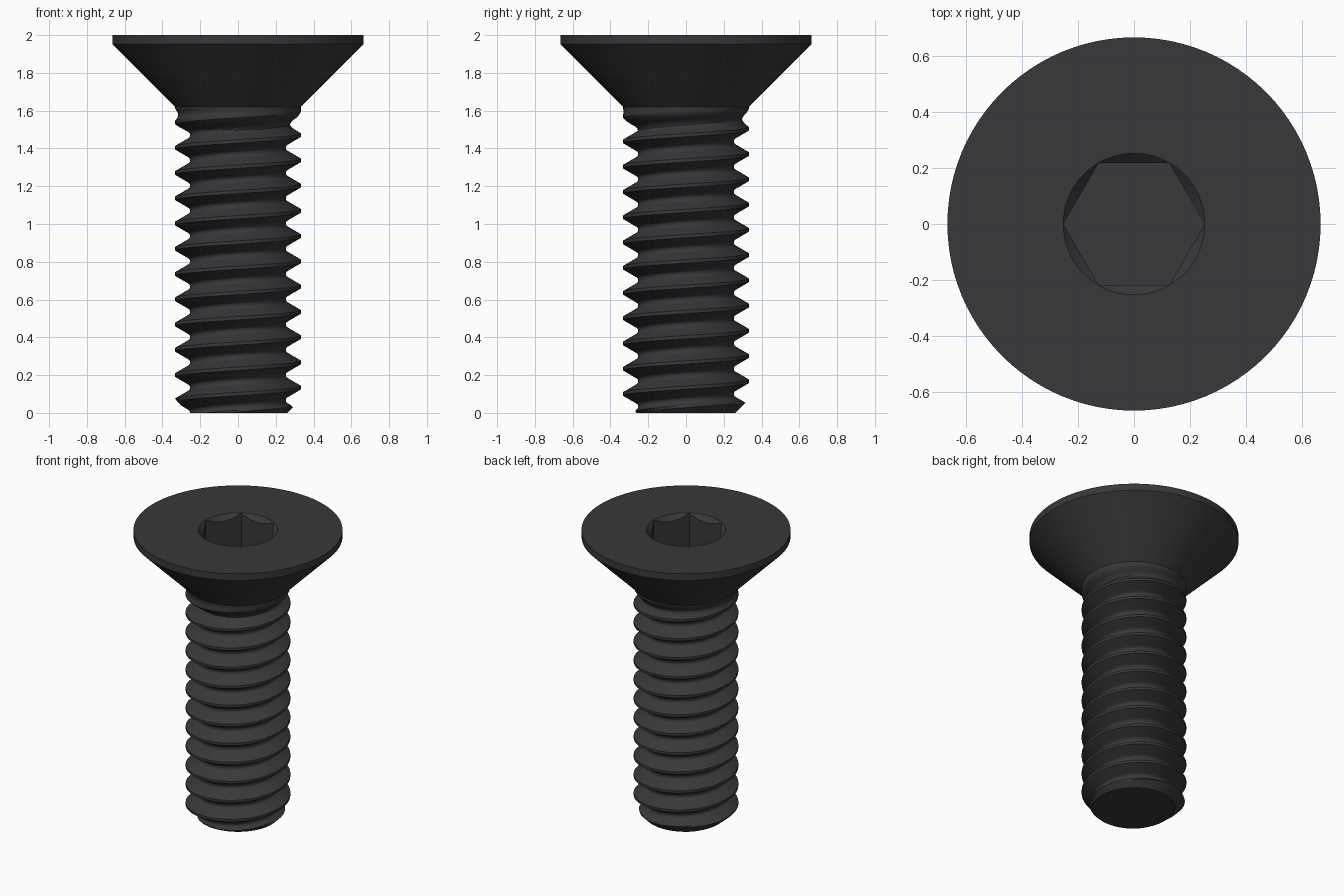
import bpy, bmesh, math

if "Cube" in bpy.data.objects:
    bpy.data.objects.remove(bpy.data.objects["Cube"])

N = 96                      # sides round the axis
P = 0.1337                  # thread pitch
R = 0.333                   # thread outer radius
NECK = 1.62                 # height where shaft meets head
TAU = 2 * math.pi

steel = bpy.data.materials.new("dark_steel")
steel.diffuse_color = (0.04, 0.04, 0.045, 1)
steel.use_nodes = True
steel.node_tree.nodes["Principled BSDF"].inputs["Base Color"].default_value = steel.diffuse_color


def finish(bm, name):
    bmesh.ops.remove_doubles(bm, verts=bm.verts, dist=1e-5)
    bmesh.ops.recalc_face_normals(bm, faces=bm.faces)
    mesh = bpy.data.meshes.new(name)
    bm.to_mesh(mesh)
    bm.free()
    obj = bpy.data.objects.new(name, mesh)
    mesh.materials.append(steel)
    bpy.context.collection.objects.link(obj)
    bpy.ops.object.select_all(action='DESELECT')
    obj.select_set(True)
    bpy.context.view_layer.objects.active = obj
    bpy.ops.object.shade_smooth_by_angle(angle=math.radians(30))
    return obj


def skin(bm, columns):
    """Quads between neighbouring columns of points."""
    cols = [[bm.verts.new(p) for p in c] for c in columns]
    for a, b in zip(cols, cols[1:]):
        for i in range(len(a) - 1):
            bm.faces.new((a[i], b[i], b[i + 1], a[i + 1]))
    return cols


# Countersunk head with chamfered hex socket
def head_column(i):
    t = TAU * (i % N) / N
    rim = 0.252
    mid = math.radians(30)
    h = rim * math.cos(mid) / math.cos(t % (2 * mid) - mid) if i % 16 else rim
    rings = [(R, NECK), (0.665, 1.952), (0.665, 2.0), (rim, 2.0),
             (h, 2.0 - (rim - h)), (h, 1.75)]
    return [(r * math.cos(t), r * math.sin(t), z) for r, z in rings]


bm = bmesh.new()
cols = skin(bm, [head_column(i) for i in range(N + 1)])
bm.faces.new([c[-1] for c in cols[:-1]])
finish(bm, "countersunk_head")

# Threaded shaft: groove depth against distance from the crest, in pitches
GROOVE = [(0, 0), (0.065, 0), (0.36, 0.068), (0.40, 0.075), (0.44, 0.078), (0.5, 0.079)]


def groove_depth(u):
    u = abs(u - round(u))
    for (u0, d0), (u1, d1) in zip(GROOVE, GROOVE[1:]):
        if u <= u1:
            return d0 + (d1 - d0) * (u - u0) / (u1 - u0)
    return GROOVE[-1][1]


half = [0.065, 0.14, 0.21, 0.29, 0.36, 0.40, 0.44]
STEPS = [-0.5] + [-u for u in reversed(half)] + half


def shaft_column(i):
    turn = i / N
    t = TAU * (i % N) / N
    points = []
    for k in range(-1, 14):
        for u in STEPS:
            z = min(max(P * (k + u + turn), 0), NECK)
            fade = min(max((1.61 - z) / 0.11, 0), 1)      # thread run-out
            r = R - groove_depth(z / P - turn) * fade
            r = min(r, 0.262 + z)                         # tip chamfer
            points.append((r * math.cos(t), r * math.sin(t), z))
    return points


bm = bmesh.new()
cols = skin(bm, [shaft_column(i) for i in range(N + 1)])
bm.faces.new([c[0] for c in cols[:-1]])
finish(bm, "threaded_shaft")
